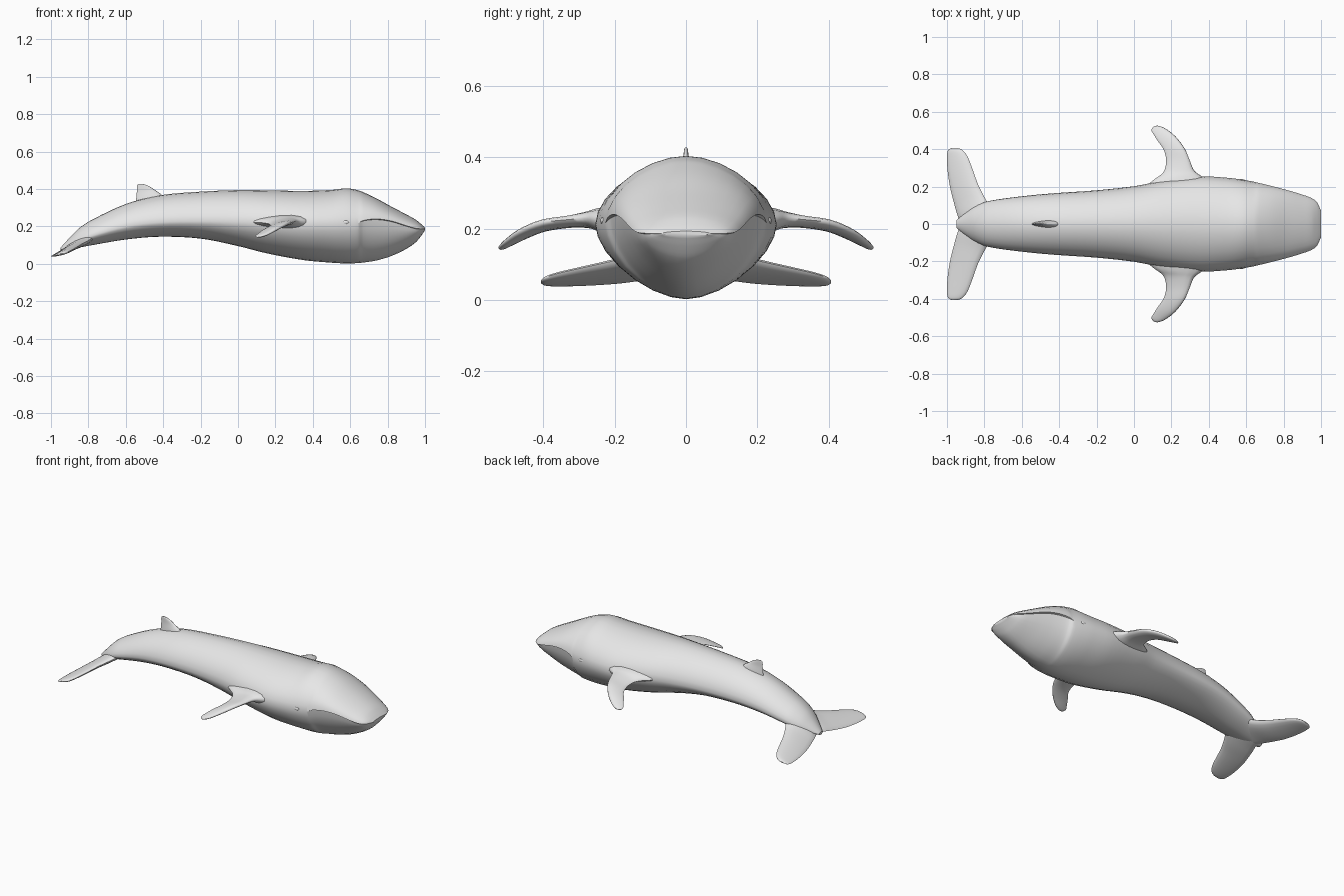
import bpy, bmesh, math
from mathutils import Vector

skin = bpy.data.materials.new("pale grey skin")
skin.diffuse_color = (0.8, 0.8, 0.8, 1)


def hermite(rows, steps):
    """Smoothly resample rows of numbers, several steps per span."""
    n, out = len(rows), []

    def slope(i, k):
        a, b = rows[max(i - 1, 0)], rows[min(i + 1, n - 1)]
        return (b[k] - a[k]) / (b[0] - a[0])

    for i in range(n - 1):
        a, b = rows[i], rows[i + 1]
        h = b[0] - a[0]
        for s in range(steps):
            t = s / steps
            out.append([(2*t**3 - 3*t*t + 1) * a[k] + (t**3 - 2*t*t + t) * h * slope(i, k)
                        + (3*t*t - 2*t**3) * b[k] + (t**3 - t*t) * h * slope(i + 1, k)
                        for k in range(len(a))])
    return out + [list(rows[-1])]


def loft(name, rings, angle=50):
    """Skin closed rings of points, cap both ends and shade smooth."""
    bm = bmesh.new()
    loops = [[bm.verts.new(p) for p in ring] for ring in rings]
    n = len(loops[0])
    for a, b in zip(loops, loops[1:]):
        for i in range(n):
            j = (i + 1) % n
            bm.faces.new((a[i], a[j], b[j], b[i]))
    bm.faces.new(loops[0])
    bm.faces.new(loops[-1])
    bmesh.ops.remove_doubles(bm, verts=bm.verts, dist=1e-5)
    bmesh.ops.recalc_face_normals(bm, faces=bm.faces)
    me = bpy.data.meshes.new(name)
    bm.to_mesh(me)
    bm.free()
    me.materials.append(skin)
    ob = bpy.data.objects.new(name, me)
    bpy.context.collection.objects.link(ob)
    bpy.context.view_layer.objects.active = ob
    ob.select_set(True)
    bpy.ops.object.shade_smooth_by_angle(angle=math.radians(angle))
    ob.select_set(False)
    return ob


def spow(v, e):
    return math.copysign(abs(v) ** e, v)


# Body stations: x, top z, bottom z, half width, side line z, lip overhang
body = [
    (-0.95, 0.085, 0.068, 0.020, 0.076, 0), (-0.90, 0.140, 0.078, 0.060, 0.100, 0),
    (-0.85, 0.190, 0.087, 0.095, 0.120, 0), (-0.78, 0.236, 0.100, 0.122, 0.150, 0),
    (-0.60, 0.320, 0.130, 0.148, 0.200, 0), (-0.42, 0.366, 0.145, 0.165, 0.222, 0),
    (-0.20, 0.386, 0.135, 0.180, 0.228, 0), (0.00, 0.394, 0.095, 0.202, 0.225, 0),
    (0.15, 0.393, 0.057, 0.230, 0.220, 0), (0.35, 0.390, 0.020, 0.254, 0.212, 0),
    (0.50, 0.395, 0.006, 0.247, 0.212, 0), (0.58, 0.404, 0.002, 0.237, 0.213, 0),
    (0.64, 0.394, 0.004, 0.226, 0.217, 0), (0.67, 0.383, 0.007, 0.219, 0.232, 0.008),
    (0.74, 0.350, 0.018, 0.202, 0.240, 0.012), (0.82, 0.306, 0.042, 0.181, 0.229, 0.012),
    (0.90, 0.264, 0.080, 0.157, 0.204, 0.010), (0.95, 0.236, 0.115, 0.138, 0.190, 0.008),
    (0.98, 0.212, 0.150, 0.114, 0.187, 0.006), (1.00, 0.193, 0.180, 0.070, 0.186, 0.003),
]


def body_ring(x, top, bot, w, zc, lip, n=14):
    pts = []
    for i in range(n + 1):                        # back half, left to right
        a = math.pi * i / n
        pts.append((x, w * spow(math.cos(a), 1.1), zc + (top - zc) * spow(math.sin(a), 1.1)))
    lip = max(lip, 0)
    low, z = w - lip, zc - lip * 0.3              # lower jaw sits inside the lip
    for i in range(n + 1):
        a = math.pi * i / n
        pts.append((x, -low * spow(math.cos(a), 1.15), z - (z - bot) * spow(math.sin(a), 1.15)))
    return pts


loft("body", [body_ring(*r) for r in hermite(body, 4)], 40)


def fin(name, sections, normal, steps=4, n=16):
    """Blade from rows: parameter, leading point, trailing point, thickness."""
    rings = []
    for r in hermite(sections, steps):
        lead, trail, th = Vector(r[1:4]), Vector(r[4:7]), r[7]
        mid, half = (lead + trail) / 2, (lead - trail) / 2
        rings.append([mid + half * math.cos(a)
                      + normal * (th / 2 * math.sin(a) * (1 + 0.35 * math.cos(a)))
                      for a in (2 * math.pi * i / n for i in range(n))])
    return loft(name, rings, 60)


def flip(rows, s):
    return [(r[0], r[1], s * r[2], r[3], r[4], s * r[5], r[6], r[7]) for r in rows]


# Swept, drooping flippers with a flared root
flipper = [
    (0, 0.42, 0.200, 0.215, 0.02, 0.165, 0.220, 0.100),
    (1, 0.365, 0.252, 0.222, 0.10, 0.232, 0.222, 0.066),
    (2, 0.322, 0.285, 0.228, 0.156, 0.276, 0.216, 0.042),
    (3, 0.300, 0.335, 0.225, 0.172, 0.335, 0.208, 0.030),
    (4, 0.270, 0.405, 0.216, 0.160, 0.395, 0.196, 0.027),
    (5, 0.220, 0.470, 0.190, 0.130, 0.440, 0.178, 0.024),
    (6, 0.165, 0.512, 0.160, 0.103, 0.482, 0.158, 0.018),
    (6.6, 0.130, 0.525, 0.147, 0.093, 0.502, 0.148, 0.012),
    (7, 0.112, 0.524, 0.143, 0.099, 0.516, 0.143, 0.004),
]
# Tail flukes sloping down toward the trailing edge
fluke = [
    (0, -0.74, 0.000, 0.170, -0.925, 0.000, 0.074, 0.040),
    (1, -0.755, 0.070, 0.155, -0.945, 0.050, 0.068, 0.042),
    (2, -0.795, 0.135, 0.128, -0.962, 0.110, 0.058, 0.036),
    (3, -0.833, 0.210, 0.108, -0.982, 0.190, 0.047, 0.030),
    (4, -0.862, 0.290, 0.090, -0.996, 0.280, 0.041, 0.025),
    (5, -0.890, 0.360, 0.074, -1.000, 0.355, 0.039, 0.021),
    (6, -0.918, 0.396, 0.062, -0.994, 0.394, 0.041, 0.015),
    (6.4, -0.940, 0.406, 0.055, -0.976, 0.406, 0.046, 0.005),
]
for side, s in (("left", 1), ("right", -1)):
    fin(side + "_flipper", flip(flipper, s), Vector((0, 0.25 * s, 0.97)))
    fin(side + "_fluke", flip(fluke, s), Vector((-0.35, 0, 0.94)))

# Small dorsal fin
dorsal = [
    (0, -0.375, 0, 0.325, -0.552, 0, 0.300, 0.050),
    (1, -0.405, 0, 0.367, -0.545, 0, 0.345, 0.034),
    (2, -0.440, 0, 0.392, -0.541, 0, 0.385, 0.018),
    (3, -0.475, 0, 0.415, -0.541, 0, 0.410, 0.012),
    (4, -0.500, 0, 0.425, -0.538, 0, 0.423, 0.009),
    (4.5, -0.515, 0, 0.428, -0.532, 0, 0.428, 0.004),
]
fin("dorsal_fin", dorsal, Vector((0, 1, 0)))

# Low eye bumps behind the mouth corners
for side, s in (("left", 1), ("right", -1)):
    bpy.ops.mesh.primitive_uv_sphere_add(segments=16, ring_count=8, radius=1,
                                         location=(0.575, 0.233 * s, 0.222))
    eye = bpy.context.object
    eye.name = side + "_eye"
    eye.scale = (0.018, 0.007, 0.010)
    eye.data.materials.append(skin)
    bpy.ops.object.shade_smooth()
